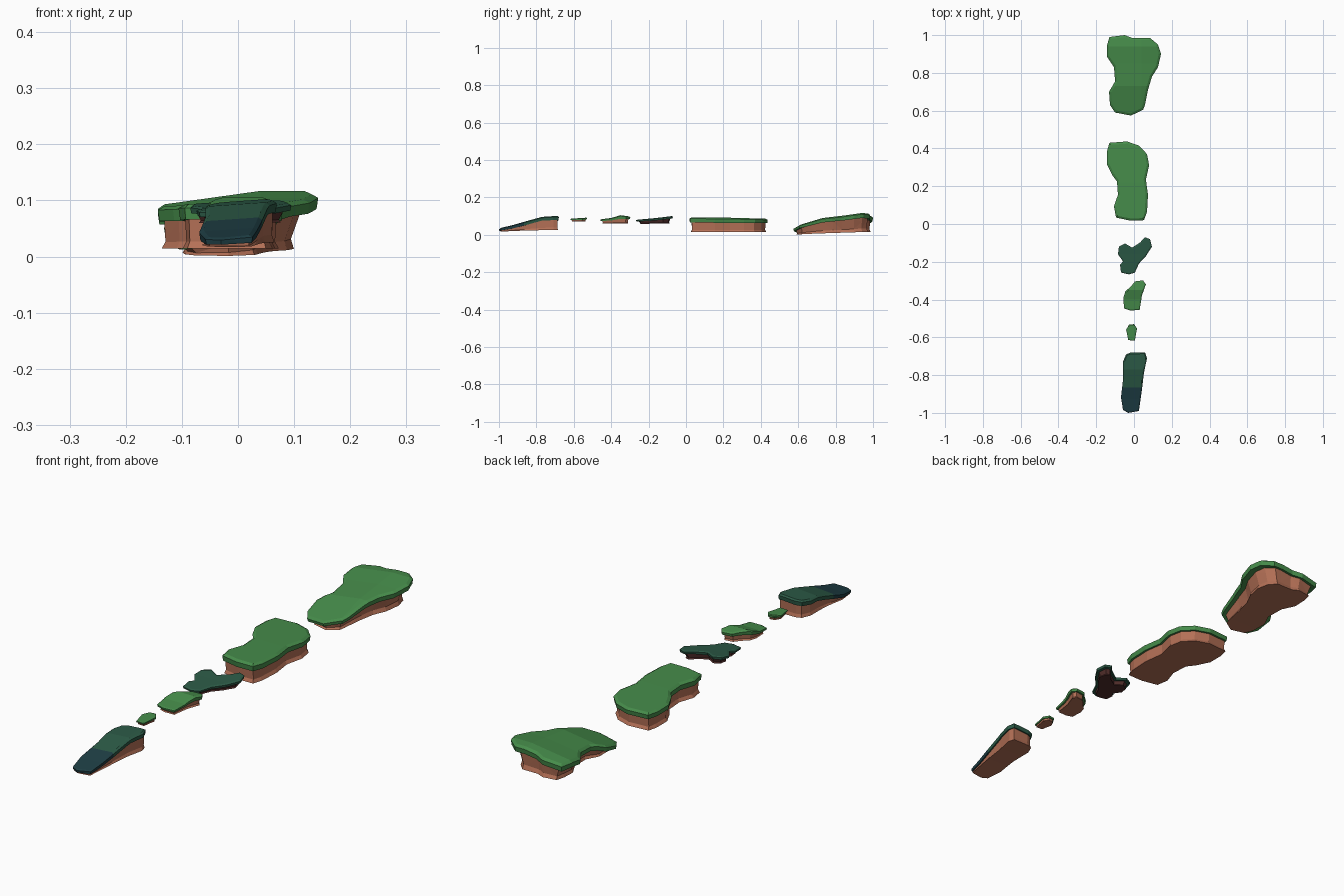
import bpy, bmesh, math
from mathutils import Vector

if "Cube" in bpy.data.objects:
    bpy.data.objects.remove(bpy.data.objects["Cube"])


def material(name, rgb):
    m = bpy.data.materials.new(name)
    m.diffuse_color = (*rgb, 1)
    m.use_nodes = True
    m.node_tree.nodes["Principled BSDF"].inputs["Base Color"].default_value = m.diffuse_color
    return m


GRASS = material("grass green", (.061, .262, .069))
MOSS = material("dark moss green", (.025, .102, .061))
TEAL = material("deep teal", (.013, .048, .058))
CLAY = material("clay brown", (.456, .162, .093))
MAROON = material("dark maroon rock", (.08, .026, .023))


def offset(pts, d):
    """Move a clockwise outline outward by d."""
    out = []
    for i, p in enumerate(pts):
        a, b = pts[i - 1], pts[(i + 1) % len(pts)]
        t = Vector((b[0] - a[0], b[1] - a[1])).normalized()
        out.append((p[0] - t.y * d, p[1] + t.x * d))
    return out


def lerp_table(table, y):
    """Interpolate rows of (y, base, grass underside, top)."""
    if y <= table[0][0]:
        return table[0][1:]
    for r, s in zip(table, table[1:]):
        if y <= s[0]:
            f = (y - r[0]) / (s[0] - r[0])
            return [p + (q - p) * f for p, q in zip(r[1:], s[1:])]
    return table[-1][1:]


def island(name, outline, heights, top, rock, size=1.0, shrink=(1, 1),
           tilt=0.0, tilt_x=0.04, front=None):
    cx = sum(p[0] for p in outline) / len(outline)
    cy = sum(p[1] for p in outline) / len(outline)
    # rings from the base flare, through the cliff, to the grass rim and top
    rings = [(-.007, 1), (-.014, 1), (-.012, .5), (-.003, 0), (0, 0), (-.012, 0)]
    bm = bmesh.new()
    loops = []
    for t, (d, w) in enumerate(rings):
        sx, sy = 1 + (shrink[0] - 1) * w, 1 + (shrink[1] - 1) * w
        loops.append([bm.verts.new((cx + (x - cx) * sx, cy + (y - cy) * sy, t))
                      for x, y in offset(outline, d * size)])
    n = len(outline)
    for lo, hi in zip(loops, loops[1:]):
        for i in range(n):
            j = (i + 1) % n
            bm.faces.new((lo[i], hi[i], hi[j], lo[j]))
    bm.faces.new(loops[0])
    bm.faces.new(loops[-1][::-1])
    # crease lines where the slope changes
    planes = [((0, r[0], 0), (0, 1, 0)) for r in heights[1:-1]]
    if tilt:
        planes.append(((tilt_x, 0, 0), (1, 0, 0)))
    for co, no in planes:
        bmesh.ops.bisect_plane(bm, geom=bm.verts[:] + bm.edges[:] + bm.faces[:],
                               dist=1e-5, plane_co=co, plane_no=no)
    bmesh.ops.recalc_face_normals(bm, faces=bm.faces[:])
    # colour by layer, with an optional different front cap
    for f in bm.faces:
        c = f.calc_center_median()
        f.material_index = 0 if c.z < 2 else 1
        if front and c.z > 2 and c.y < front[0]:
            f.material_index = 2
    bmesh.ops.triangulate(bm, faces=bm.faces[:], ngon_method='EAR_CLIP')
    # turn layer numbers into real heights
    for v in bm.verts:
        b, u, h = lerp_table(heights, v.co.y)
        dz = -tilt * max(0, tilt_x - v.co.x)
        u, h = u + dz, h + dz
        u = max(u, b + .004)
        levels = [b, b + .25 * (u - b), u, u, h - .25 * (h - u), h]
        k = min(int(v.co.z), 4)
        v.co.z = levels[k] + (levels[k + 1] - levels[k]) * (v.co.z - k)
    me = bpy.data.meshes.new(name)
    bm.to_mesh(me)
    bm.free()
    for m in [rock, top] + ([front[1]] if front else []):
        me.materials.append(m)
    ob = bpy.data.objects.new(name, me)
    bpy.context.collection.objects.link(ob)


# back island, rising to an overhanging rear
island("back_island",
       [(-.13, .99), (-.05, 1), (-.01, .985), (.085, .985), (.127, .95),
        (.143, .9), (.127, .83), (.095, .78), (.074, .71), (.058, .63),
        (.048, .605), (-.016, .574), (-.10, .59), (-.127, .63), (-.132, .70),
        (-.10, .755), (-.106, .83), (-.143, .885), (-.143, .945)],
       [(.57, 0, .026, .042), (.65, .005, .046, .066), (.73, .008, .066, .09),
        (.85, .012, .078, .104), (.94, .015, .09, .117), (1, .017, .085, .112)],
       GRASS, CLAY, shrink=(.76, .97), tilt=.14)

# large flat island
island("large_island",
       [(-.13, .43), (-.037, .437), (.026, .415), (.069, .37), (.08, .31),
        (.063, .235), (.074, .155), (.069, .065), (.053, .02), (-.02, .018),
        (-.095, .034), (-.106, .093), (-.085, .155), (-.09, .225),
        (-.116, .26), (-.143, .315), (-.143, .385)],
       [(.01, .014, .066, .094), (.22, .014, .064, .092), (.44, .014, .062, .086)],
       GRASS, CLAY)

# branched dark island
island("branched_island",
       [(.058, -.07), (.085, -.08), (.095, -.12), (.063, -.17), (.026, -.21),
        (.005, -.257), (-.026, -.267), (-.069, -.257), (-.074, -.215),
        (-.058, -.198), (-.085, -.16), (-.08, -.12), (-.048, -.103),
        (-.01, -.125), (.032, -.098)],
       [(-.27, .058, .07, .08), (-.16, .06, .077, .09), (-.07, .062, .088, .101)],
       MOSS, MAROON, size=.6, shrink=(.85, .85))

# small stepping island
island("small_island",
       [(.005, -.304), (.048, -.298), (.063, -.32), (.042, -.378),
        (.03, -.455), (-.02, -.458), (-.053, -.447), (-.056, -.39),
        (-.046, -.357), (-.016, -.33)],
       [(-.46, .06, .073, .083), (-.4, .06, .077, .09),
        (-.35, .06, .086, .105), (-.3, .06, .084, .098)],
       GRASS, CLAY, size=.6, shrink=(.9, .92))

# tiny stepping stone
island("stepping_stone",
       [(-.026, -.533), (0, -.53), (.016, -.553), (.01, -.585),
        (.005, -.617), (-.03, -.615), (-.035, -.59), (-.042, -.56)],
       [(-.62, .071, .079, .086), (-.53, .071, .081, .092)],
       GRASS, CLAY, size=.35, shrink=(.92, .92))

# front ramp island with a teal lower end
island("front_ramp",
       [(-.042, -.69), (-.016, -.68), (.058, -.68), (.069, -.71),
        (.053, -.786), (.042, -.876), (.026, -.99), (-.03, -1),
        (-.058, -.985), (-.069, -.918), (-.058, -.823), (-.058, -.728)],
       [(-1, .017, .024, .037), (-.93, .02, .034, .052),
        (-.865, .023, .05, .07), (-.77, .025, .076, .096),
        (-.68, .025, .08, .102)],
       MOSS, CLAY, size=.6, tilt=.07, front=(-.865, TEAL))
